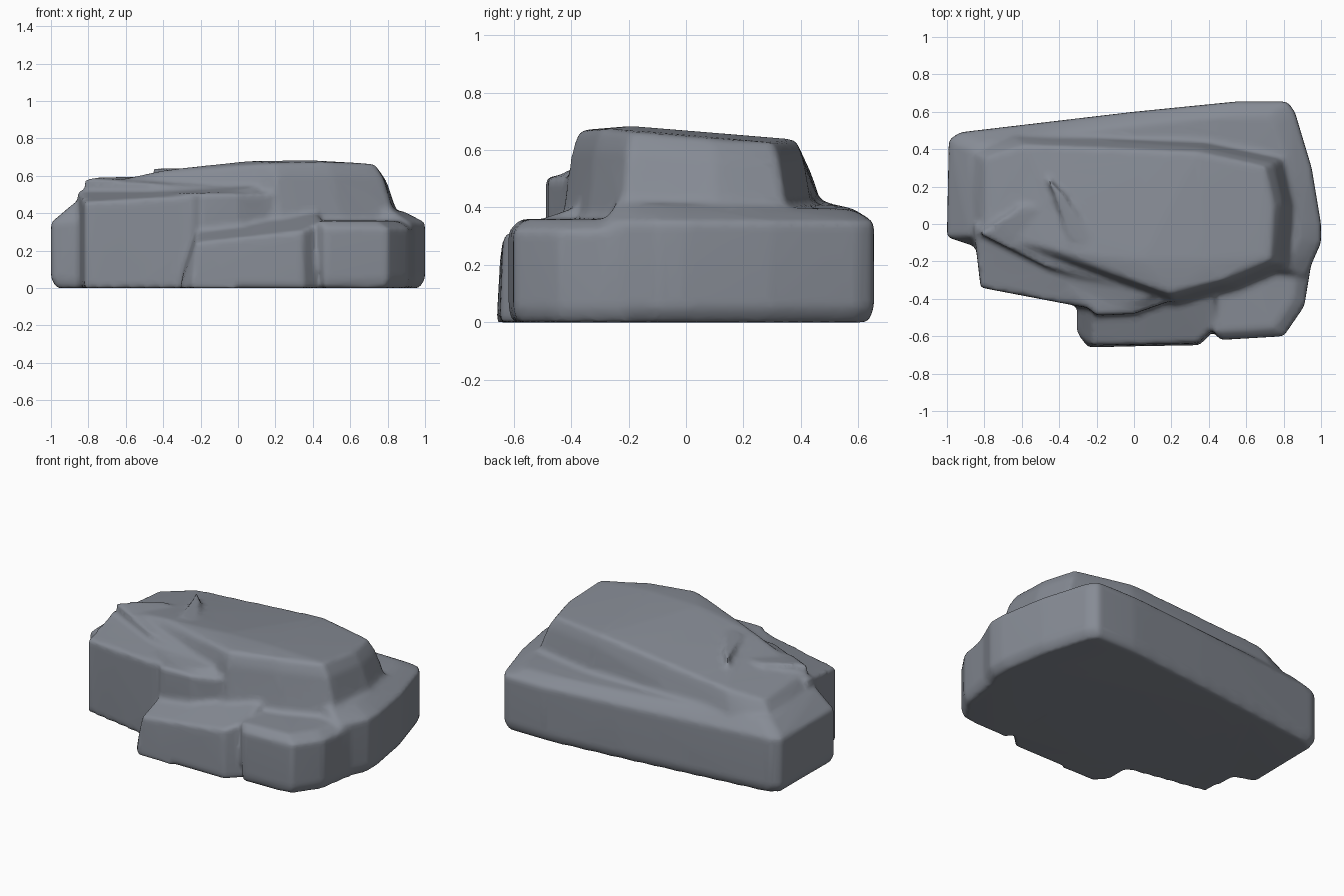
import bpy
import bmesh

cube = bpy.data.objects.get("Cube")
if cube:
    bpy.data.objects.remove(cube, do_unlink=True)

stone = bpy.data.materials.new("slate_grey_stone")
stone.use_nodes = True
stone.diffuse_color = (.24, .26, .3, 1)
shader = stone.node_tree.nodes["Principled BSDF"]
shader.inputs["Base Color"].default_value = stone.diffuse_color

rock = bmesh.new()


def ring(outline, height, scale=1):
    """Lift a plan outline to a flat height or onto a height rule."""
    rule = height if callable(height) else lambda x, y: height
    return [(x * scale, y * scale, rule(x, y)) for x, y in outline]


def mass(*rings):
    """Add one convex stone mass wrapped around stacked rings."""
    verts = [rock.verts.new(corner) for level in rings for corner in level]
    result = bmesh.ops.convex_hull(rock, input=verts)
    spare = {item for item in result["geom_interior"] if isinstance(item, bmesh.types.BMVert)}
    bmesh.ops.delete(rock, geom=list(spare), context="VERTS")


def crown(x, y):
    """Domed along the length, with a ridge in front of the middle."""
    return .685 - .1 * (x - .3) ** 2 - .08 * abs(y + .2)


def brow(x, y):
    return crown(x, y) - .07


def shoulder(x, y):
    return .43 - .02 * x - .03 * y


def left_top(x, y):
    return .53 + .1 * x + .2 * (y + .4)


def ledge_top(x, y):
    return .27 + .1 * x + .35 * (y + .65)


# Broad lower slab with a sloping shoulder
slab = [(-.99, .45), (-.93, .49), (-.5, .53), (0, .6), (.55, .655), (.82, .655), (.86, .6),
        (.95, .3), (1, 0), (1, -.1), (.92, -.28), (-.85, -.12), (-1, -.07)]
mass(ring(slab, 0, .97), ring(slab, .05), ring(slab, .35), ring(slab, shoulder, .88))

# Tall upper body with a gently domed top and rounded brow
body = [(-.83, -.05), (-.4, -.16), (.2, -.39), (.5, -.31), (.76, -.2), (.78, .1),
        (.73, .32), (.35, .4), (-.6, .44), (-.83, .37)]
ridge = [(.05, -.2), (.4, -.2), (.7, -.18)]
mass(ring(body, .36, 1.11), ring(body, brow, 1.02), ring(body + ridge, crown, .96))

# Step in front of the body's upper edge
step = [(-.83, -.05), (-.45, -.24), (0, -.29), (.18, -.39), (.1, 0), (-.6, .1)]
mass(ring(step, .4), ring(step, lambda x, y: .57 - .03 * x + .1 * y))

# Raised chip on the top
chip = [(-.47, .26), (-.37, .15), (-.34, -.08), (-.2, -.13)]
mass(ring(chip, .5), ring(chip, lambda x, y: .64))

# Front left block
left = [(-.82, -.34), (-.19, -.46), (.1, -.4), (.1, 0), (-.86, 0)]
mass(ring(left, 0), ring(left, left_top))

# Lip beside the front left block
lip = [(-.2, -.49), (0, -.48), (.2, -.41), (.1, -.3), (-.35, -.35)]
mass(ring(lip, .2), ring(lip, .51))

# Low front ledge, leaning back on its left side
ledge = [(-.31, -.58), (-.25, -.66), (.35, -.65), (.44, -.56), (.44, -.2), (-.3, -.2)]
leaning = [(max(x, -.23), y) for x, y in ledge]
mass(ring(ledge, 0), ring(leaning, ledge_top, .98))

# Front right block
block = [(.46, -.62), (.8, -.6), (.91, -.44), (.95, -.2), (.46, -.2)]
mass(ring(block, 0, .98), ring(block, .05), ring(block, .32), ring(block, .36, .93))

bmesh.ops.recalc_face_normals(rock, faces=rock.faces)
mesh = bpy.data.meshes.new("boulder")
rock.to_mesh(mesh)
rock.free()
mesh.materials.append(stone)
boulder = bpy.data.objects.new("boulder", mesh)
bpy.context.collection.objects.link(boulder)

# Fuse the masses into one weathered surface
fuse = boulder.modifiers.new("fuse", "REMESH")
fuse.mode = "VOXEL"
fuse.voxel_size = .016
weather = boulder.modifiers.new("weather", "SMOOTH")
weather.factor = .5
weather.iterations = 8
simplify = boulder.modifiers.new("simplify", "DECIMATE")
simplify.ratio = .15

bpy.context.view_layer.objects.active = boulder
boulder.select_set(True)
for name in [modifier.name for modifier in boulder.modifiers]:
    bpy.ops.object.modifier_apply(modifier=name)
bpy.ops.object.shade_smooth_by_angle(angle=.9)
